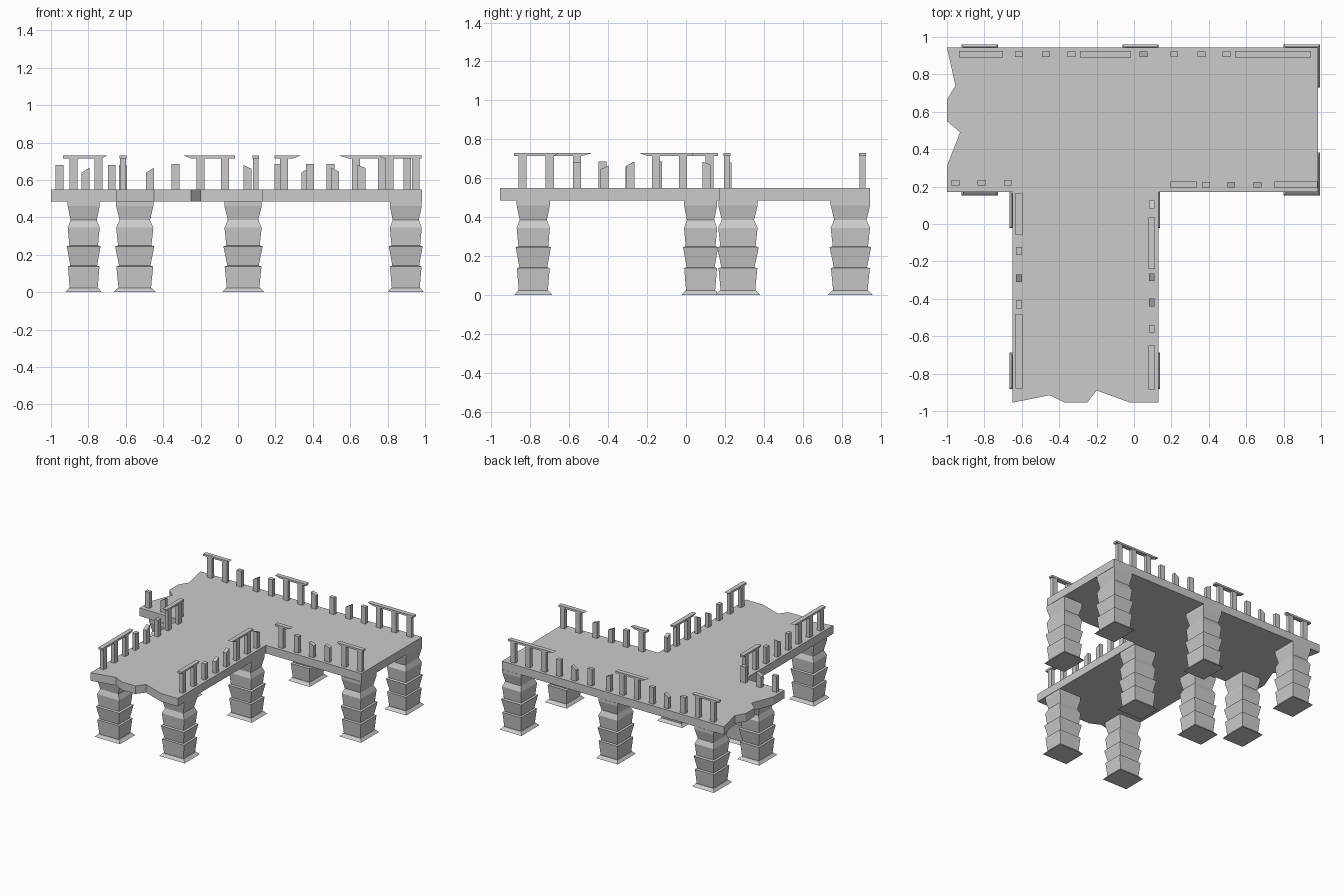
import bpy, bmesh

DECK_BOTTOM, DECK_TOP = 0.485, 0.55
RAIL_BOTTOM, RAIL_TOP = 0.715, 0.73


def finish(bm, name):
    bmesh.ops.recalc_face_normals(bm, faces=bm.faces)
    me = bpy.data.meshes.new(name)
    bm.to_mesh(me)
    bm.free()
    ob = bpy.data.objects.new(name, me)
    bpy.context.collection.objects.link(ob)
    return ob


def loft(rings, name):
    """Skin a stack of equal-sized point rings and cap both ends."""
    bm = bmesh.new()
    loops = [[bm.verts.new(p) for p in ring] for ring in rings]
    n = len(loops[0])
    for a, b in zip(loops, loops[1:]):
        for i in range(n):
            j = (i + 1) % n
            bm.faces.new((a[i], a[j], b[j], b[i]))
    bm.faces.new(loops[0][::-1])
    bm.faces.new(loops[-1])
    return finish(bm, name)


# T-shaped deck with broken left and front ends
outline = [(0.985, 0.945), (-1, 0.945), (-0.955, 0.74), (-1, 0.665), (-1, 0.55),
           (-0.93, 0.49), (-1, 0.31), (-1, 0.17), (-0.65, 0.17), (-0.65, -0.955),
           (-0.45, -0.915), (-0.37, -0.955), (-0.25, -0.955), (-0.2, -0.89),
           (-0.02, -0.955), (0.13, -0.955), (0.13, 0.17), (0.985, 0.17)]
loft([[(x, y, z) for x, y in outline] for z in (DECK_BOTTOM, DECK_TOP)], "deck")

# Stepped square column: (height, relative half width)
profile = [(0, 1), (0.022, 0.81), (0.022, 0.77), (0.138, 0.87), (0.142, 0.74),
           (0.245, 0.93), (0.25, 0.79), (0.345, 0.88), (0.385, 0.72),
           (0.46, 0.88), (DECK_BOTTOM, 0.88)]


def column(cx, cy, hx, hy):
    loft([[(cx + sx * hx * s, cy + sy * hy * s, z)
           for sx, sy in ((-1, -1), (1, -1), (1, 1), (-1, 1))] for z, s in profile], "column")


for cx, cy in [(-0.825, 0.845), (0.035, 0.845), (0.897, 0.845), (-0.825, 0.267), (0.897, 0.267)]:
    column(cx, cy, 0.097, 0.115)
for cx in (-0.552, 0.027):
    for cy in (-0.785, 0.075):
        column(cx, cy, 0.113, 0.097)


def bar(axis, across, half, section, name):
    """Prism with a (along, z) section, centred at `across` on the other axis."""
    rings = []
    for w in (across - half, across + half):
        rings.append([(a, w, z) if axis == 'x' else (w, a, z) for a, z in section])
    loft(rings, name)


def railing(axis, across, whole, broken, rails):
    # whole posts reach the rail, broken ones have a sloping top
    posts = [(p, RAIL_BOTTOM, RAIL_BOTTOM) for p in whole] + broken
    for p, h0, h1 in posts:
        bar(axis, across, 0.015, [(p - 0.021, DECK_TOP), (p + 0.021, DECK_TOP),
                                  (p + 0.021, h1), (p - 0.021, h0)], "baluster")
    # handrail pieces: start, end, undercut at start, undercut at end
    for a, b, ca, cb in rails:
        bar(axis, across, 0.018, [(a + ca, RAIL_BOTTOM), (b - cb, RAIL_BOTTOM),
                                  (b, RAIL_TOP), (a, RAIL_TOP)], "handrail")


# Back edge
railing('x', 0.907, [-0.88, -0.745, -0.2, -0.07, 0.63, 0.77, 0.905],
        [(-0.615, 0.68, 0.68), (-0.47, 0.64, 0.665), (-0.335, 0.685, 0.685), (0.05, 0.68, 0.66),
         (0.215, 0.685, 0.685), (0.36, 0.64, 0.665), (0.495, 0.685, 0.685)],
        [(-0.935, -0.7, 0, 0.03), (-0.29, -0.015, 0.04, 0), (0.54, 0.945, 0.05, 0)])
# Front edge, right and left wings
railing('x', 0.21, [0.245, 0.81, 0.95],
        [(0.385, 0.685, 0.685), (0.52, 0.665, 0.645), (0.66, 0.68, 0.665)],
        [(0.195, 0.335, 0, 0.04), (0.75, 0.982, 0.03, 0)])
railing('x', 0.22, [], [(-0.955, 0.68, 0.68), (-0.815, 0.64, 0.665), (-0.675, 0.68, 0.68)], [])
# Left and right edges of the stem
railing('y', -0.615, [0.12, -0.015, -0.56, -0.7, -0.84],
        [(-0.145, 0.685, 0.685), (-0.29, 0.66, 0.685), (-0.43, 0.685, 0.685)],
        [(-0.06, 0.165, 0.02, 0), (-0.88, -0.48, 0, 0.05)])
railing('y', 0.095, [-0.015, -0.155, -0.7, -0.84],
        [(0.105, 0.685, 0.67), (-0.285, 0.665, 0.685), (-0.42, 0.645, 0.665), (-0.56, 0.68, 0.68)],
        [(-0.24, 0.035, 0.04, 0), (-0.885, -0.65, 0, 0.03)])
